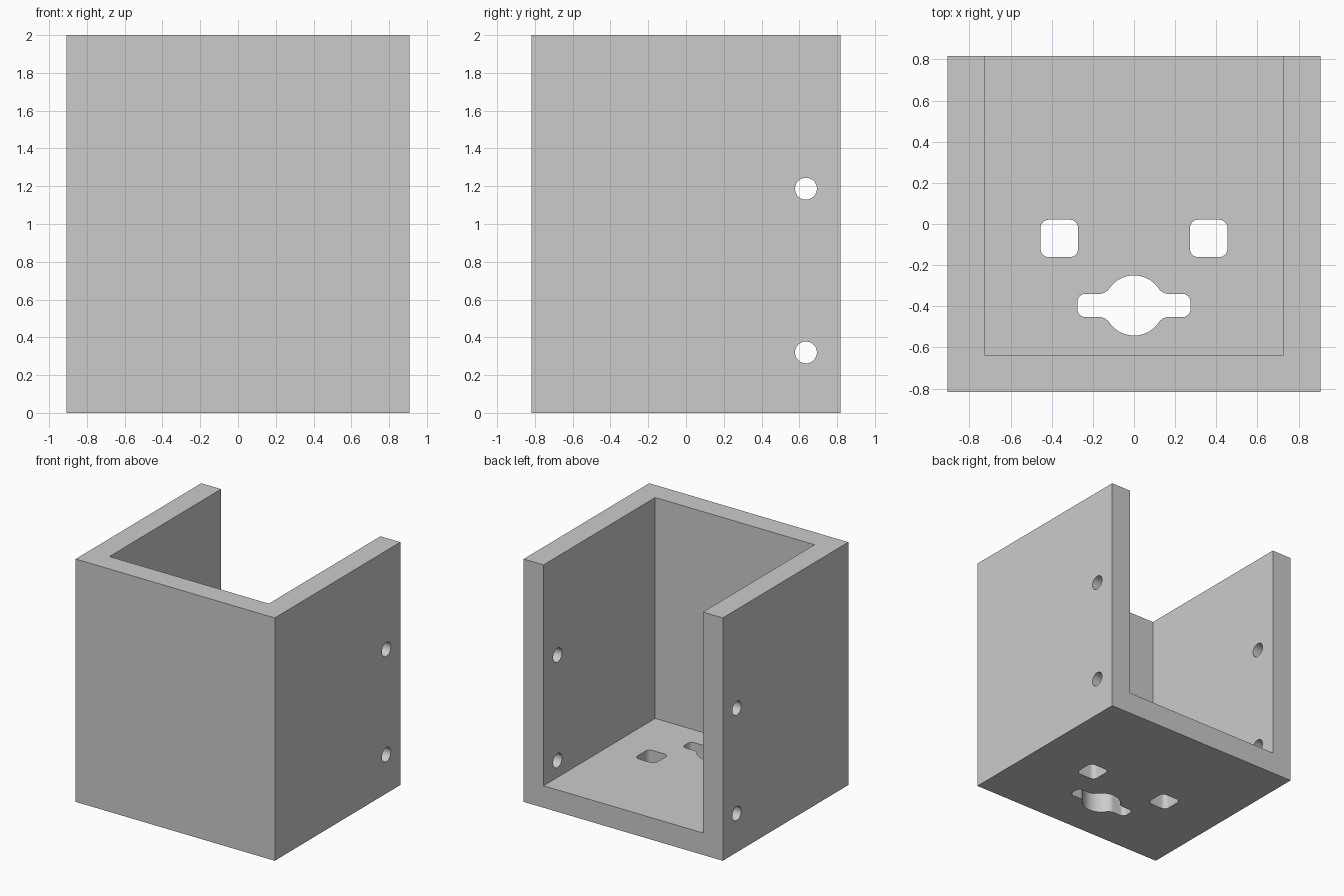
import bpy, bmesh
from math import sin, cos, pi, sqrt, atan2
from mathutils import Matrix, Vector

cube = bpy.data.objects.get("Cube")
if cube:
    bpy.data.objects.remove(cube, do_unlink=True)

grey = bpy.data.materials.new("light grey")
grey.use_nodes = True
colour = (0.6, 0.6, 0.6, 1)
grey.diffuse_color = colour
grey.node_tree.nodes["Principled BSDF"].inputs["Base Color"].default_value = colour

W, D, H, T = 0.907, 0.817, 2.0, 0.181  # half width, half depth, height, wall


def arc(cx, cy, r, a0, a1, n=8):
    """Points on an arc from angle a0 to a1."""
    return [(cx + r * cos(a0 + (a1 - a0) * i / n),
             cy + r * sin(a0 + (a1 - a0) * i / n)) for i in range(n + 1)]


def prism(name, outline, depth, matrix=Matrix()):
    """Extrude a closed outline along its local z axis."""
    bm = bmesh.new()
    face = bm.faces.new([bm.verts.new((x, y, 0)) for x, y in outline])
    top = bmesh.ops.extrude_face_region(bm, geom=[face])["geom"]
    bmesh.ops.translate(bm, vec=(0, 0, depth),
                        verts=[v for v in top if isinstance(v, bmesh.types.BMVert)])
    bmesh.ops.recalc_face_normals(bm, faces=bm.faces)
    bm.transform(matrix)
    mesh = bpy.data.meshes.new(name)
    bm.to_mesh(mesh)
    bm.free()
    mesh.materials.append(grey)
    obj = bpy.data.objects.new(name, mesh)
    bpy.context.collection.objects.link(obj)
    return obj


def rounded_square(cx, cy, h, r):
    pts = []
    for k, (sx, sy) in enumerate([(1, 1), (-1, 1), (-1, -1), (1, -1)]):
        pts += arc(cx + sx * (h - r), cy + sy * (h - r), r, k * pi / 2, (k + 1) * pi / 2)
    return pts


def keyhole(cy, R, half_len, half_h, corner, fillet):
    """Disc with a slot arm on each side, blended by fillets."""
    fx = sqrt((R + fillet) ** 2 - (half_h + fillet) ** 2)
    fy = half_h + fillet
    a = atan2(fy, fx)
    quarter = arc(half_len - corner, half_h - corner, corner, 0, pi / 2)
    quarter += arc(fx, fy, fillet, -pi / 2, a - pi)
    quarter += arc(0, 0, R, a, pi / 2, 12)[1:]
    upper = quarter + [(-x, y) for x, y in quarter[-2::-1]]
    lower = [(-x, -y) for x, y in upper]
    return [(x, y + cy) for x, y in upper + lower]


# Bracket: floor block plus U-shaped walls, open at the back
bracket = prism("bracket", [(-W, -D), (W, -D), (W, D), (-W, D)], H)
i, b = W - T, T - D
cutters = [prism("interior_cutter", [(-i, b), (i, b), (i, 1), (-i, 1)], H,
                 Matrix.Translation((0, 0, T)))]

# Floor openings
down = Matrix.Translation((0, 0, -0.1))
for side, x in (("left", 0.363), ("right", -0.363)):
    cutters.append(prism(side + "_square_cutter",
                         rounded_square(x, -0.07, 0.091, 0.04), 0.4, down))
cutters.append(prism("keyhole_cutter",
                     keyhole(-0.396, 0.146, 0.274, 0.056, 0.036, 0.06), 0.4, down))

# Screw holes through both side walls
for name, z in (("lower", 0.32), ("upper", 1.187)):
    place = Matrix.Translation((-1.1, 0.635, z)) @ Matrix.Rotation(pi / 2, 4, "Y")
    cutters.append(prism(name + "_screw_cutter", arc(0, 0, 0.058, 0, 2 * pi, 32)[:-1],
                         2.2, place))

for c in cutters:
    c.hide_render = True
    c.hide_viewport = True
    mod = bracket.modifiers.new(c.name, "BOOLEAN")
    mod.operation, mod.solver, mod.object = "DIFFERENCE", "EXACT", c

# Apply the cuts, then drop the helpers
bpy.context.view_layer.update()
depsgraph = bpy.context.evaluated_depsgraph_get()
cut = bpy.data.meshes.new_from_object(bracket.evaluated_get(depsgraph))
bracket.modifiers.clear()
bracket.data = cut
for c in cutters:
    bpy.data.objects.remove(c, do_unlink=True)

bpy.ops.object.select_all(action="DESELECT")
bracket.select_set(True)
bpy.context.view_layer.objects.active = bracket
bpy.ops.object.shade_smooth_by_angle(angle=pi / 6)
